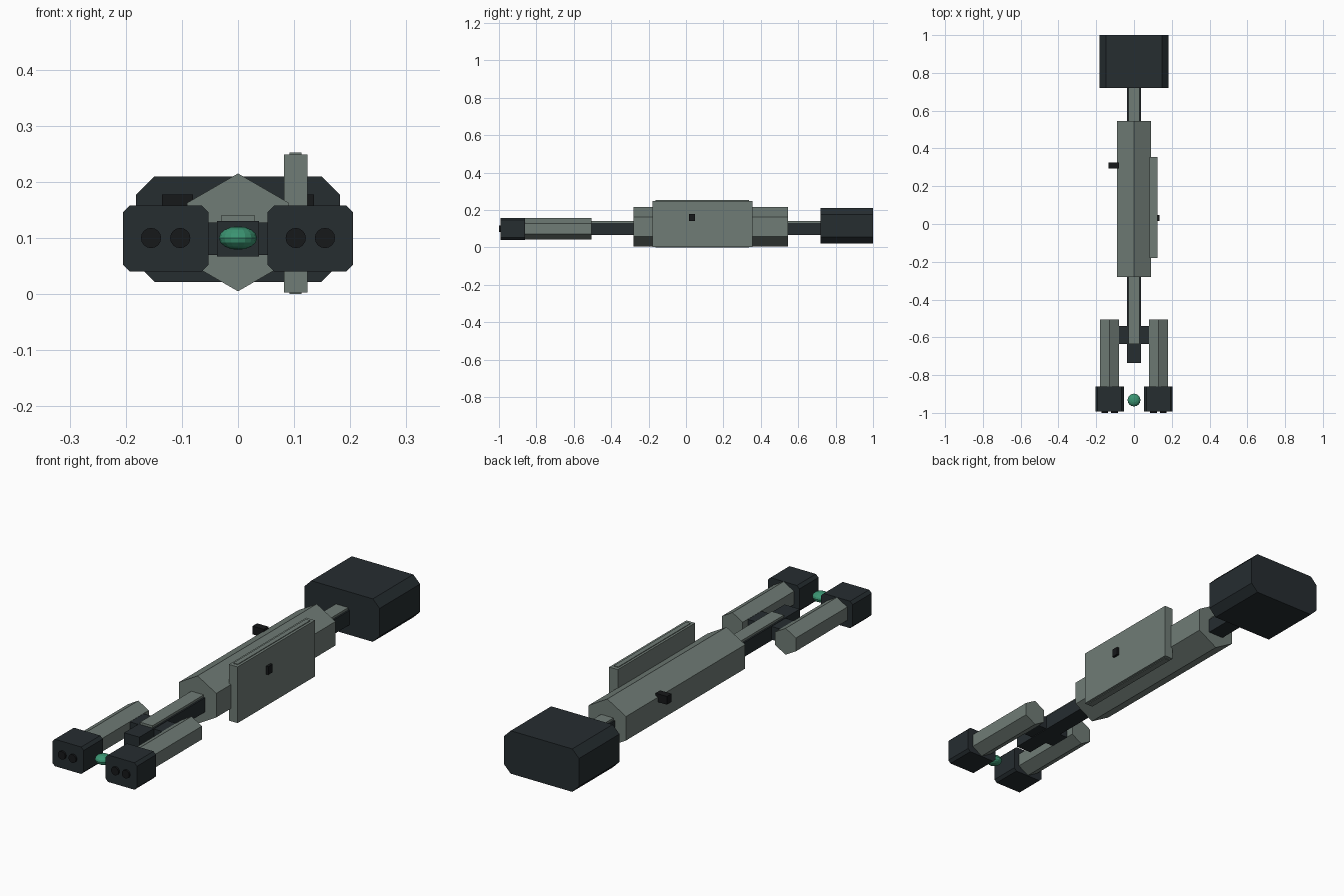
import bpy, bmesh, math

if "Cube" in bpy.data.objects:
    bpy.data.objects.remove(bpy.data.objects["Cube"])


def material(name, rgb):
    m = bpy.data.materials.new(name)
    m.diffuse_color = (*rgb, 1)
    m.use_nodes = True
    m.node_tree.nodes["Principled BSDF"].inputs["Base Color"].default_value = m.diffuse_color
    return m


GREEN_GREY = material("green_grey", (0.16, 0.20, 0.18))
DARK = material("dark_metal", (0.019, 0.026, 0.030))
BLACK = material("black", (0.008, 0.009, 0.010))
GLOW = material("green_orb", (0.045, 0.30, 0.17))


def prism(name, profile, y0, y1, mat):
    """Extrude an x/z profile from y0 to y1."""
    bm = bmesh.new()
    face = bm.faces.new([bm.verts.new((x, y0, z)) for x, z in profile])
    ext = bmesh.ops.extrude_face_region(bm, geom=[face])["geom"]
    verts = [v for v in ext if isinstance(v, bmesh.types.BMVert)]
    bmesh.ops.translate(bm, verts=verts, vec=(0, y1 - y0, 0))
    bmesh.ops.recalc_face_normals(bm, faces=bm.faces)
    me = bpy.data.meshes.new(name)
    bm.to_mesh(me)
    bm.free()
    me.materials.append(mat)
    ob = bpy.data.objects.new(name, me)
    bpy.context.collection.objects.link(ob)
    return ob


def ngon(cx, cz, r, n):
    """Regular polygon with one corner pointing up."""
    return [(cx + r * math.sin(math.tau * i / n), cz + r * math.cos(math.tau * i / n))
            for i in range(n)]


def rect(x0, x1, z0, z1):
    return [(x0, z0), (x1, z0), (x1, z1), (x0, z1)]


def chamfered(x0, x1, z0, z1, c):
    return [(x0 + c, z0), (x1 - c, z0), (x1, z0 + c), (x1, z1 - c),
            (x1 - c, z1), (x0 + c, z1), (x0, z1 - c), (x0, z0 + c)]


# Central body and the spine running through it
prism("main_body", ngon(0, 0.11, 0.105, 6), -0.28, 0.545, GREEN_GREY)
prism("spine_rod", rect(-0.037, 0.037, 0.067, 0.13), -0.735, 0.74, DARK)
prism("spine_top_strip", rect(-0.03, 0.03, 0.12, 0.14), -0.635, 0.74, GREEN_GREY)

# Rear block
prism("rear_block", chamfered(-0.182, 0.182, 0.022, 0.21, 0.033), 0.72, 1.0, DARK)

# Crossbar carrying the two front pods
prism("crossbar", rect(-0.10, 0.10, 0.07, 0.128), -0.635, -0.54, DARK)

# Mirrored pods with muzzle blocks and bores
for side, s in (("left", -1), ("right", 1)):
    cx = 0.129 * s
    prism(f"{side}_pod", ngon(cx, 0.10, 0.058, 6), -0.87, -0.505, GREEN_GREY)
    prism(f"{side}_muzzle", chamfered(cx - 0.076, cx + 0.076, 0.04, 0.158, 0.012),
          -0.992, -0.86, DARK)
    for label, dx in (("a", -0.026), ("b", 0.026)):
        prism(f"{side}_bore_{label}", ngon(cx + dx, 0.10, 0.018, 16), -1.0, -0.98, BLACK)

# Side plate with a thin inner core showing at its edges
prism("side_plate", rect(0.082, 0.124, 0.003, 0.249), -0.18, 0.355, GREEN_GREY)
prism("side_plate_core", rect(0.092, 0.113, 0.0, 0.252), -0.163, 0.338, GREEN_GREY)

# Small side knobs
prism("right_knob", rect(0.115, 0.135, 0.142, 0.178), 0.017, 0.047, BLACK)
prism("left_knob", rect(-0.135, -0.08, 0.142, 0.178), 0.293, 0.325, BLACK)

# Flattened orb between the muzzles
bpy.ops.mesh.primitive_uv_sphere_add(segments=16, ring_count=8, radius=1,
                                     location=(0, -0.932, 0.10))
orb = bpy.context.object
orb.name = "green_orb"
orb.scale = (0.034, 0.034, 0.021)
orb.data.materials.append(GLOW)
